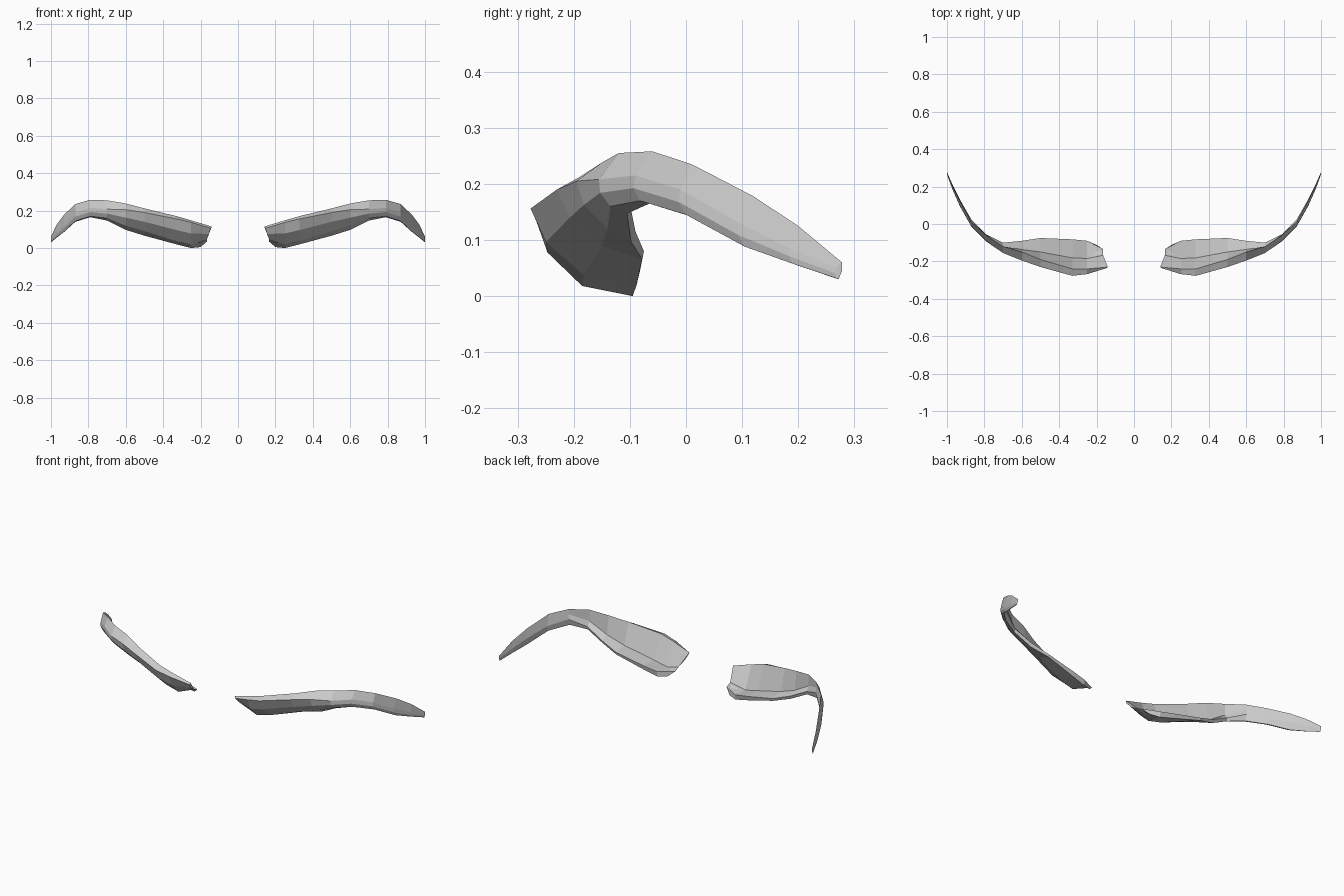
import bpy, bmesh

# Cross-sections along one brow: x, hollow (0 = back sinks to the front skin, 1 = flat back), then (y, z) of
# front ridge, lower front, lower back, upper back, top edge
SECTIONS = [
    (0.17, .15, (-.235, .106), (-.165, .045), (-.112, .005), (-.135, .035), (-.230, .115)),
    (0.25, .04, (-.268, .137), (-.185, .018), (-.095, .000), (-.090, .030), (-.240, .148)),
    (0.33, .04, (-.277, .156), (-.182, .037), (-.088, .020), (-.082, .045), (-.240, .171)),
    (0.50, .04, (-.230, .190), (-.150, .090), (-.078, .066), (-.075, .080), (-.190, .212)),
    (0.60, .20, (-.195, .205), (-.140, .120), (-.098, .097), (-.090, .115), (-.150, .238)),
    (0.70, .60, (-.155, .208), (-.135, .160), (-.105, .147), (-.100, .165), (-.120, .255)),
    (0.79, 1.0, (-.090, .215), (-.082, .170), (-.065, .165), (-.055, .200), (-.060, .258)),
    (0.87, 1.0, (-.010, .190), (.000, .145), (.015, .140), (.025, .170), (.010, .235)),
    (0.93, 1.0, (.095, .130), (.105, .088), (.115, .086), (.130, .120), (.120, .178)),
    (0.97, 1.0, (.185, .085), (.190, .058), (.198, .055), (.210, .080), (.200, .125)),
    (1.00, 1.0, (.268, .050), (.268, .032), (.272, .030), (.278, .045), (.278, .060)),
]
# Slant of the inner end, per ring point
INNER_SLANT = (-.025, -.015, 0, .03, -.005, -.005, -.03)


def ring_points(index):
    x, hollow, front, low, low_back, back, top = SECTIONS[index]
    # extra point that bulges the front face
    bulge = ((front[0] + low[0]) / 2 - 0.17 * (front[1] - low[1]),
             (front[1] + low[1]) / 2)
    # extra point that hollows the back face
    valley = tuple(a * (1 - hollow) + (b + c) / 2 * hollow
                   for a, b, c in zip(low, back, top))
    pts = (front, bulge, low, low_back, back, valley, top)
    slant = INNER_SLANT if index == 0 else (0,) * 7
    return [(x + s, y, z) for s, (y, z) in zip(slant, pts)]


# Loft one brow
bm = bmesh.new()
rings = [[bm.verts.new(p) for p in ring_points(i)] for i in range(len(SECTIONS))]
for a, b in zip(rings, rings[1:]):
    for i in range(7):
        j = (i + 1) % 7
        bm.faces.new((a[i], a[j], b[j], b[i]))

# End caps, split at the hollow so they follow the bent section
for r in (rings[0], rings[-1]):
    bm.faces.new((r[0], r[1], r[5], r[6]))
    bm.faces.new((r[1], r[2], r[5]))
    bm.faces.new((r[2], r[3], r[4], r[5]))
bmesh.ops.recalc_face_normals(bm, faces=bm.faces)

mesh = bpy.data.meshes.new("eyebrows")
bm.to_mesh(mesh)
bm.free()
brows = bpy.data.objects.new("eyebrows", mesh)
bpy.context.collection.objects.link(brows)

# Second brow by mirroring across x = 0
mirror = brows.modifiers.new("mirror", 'MIRROR')
mirror.use_axis = (True, False, False)
mirror.use_mirror_merge = False
